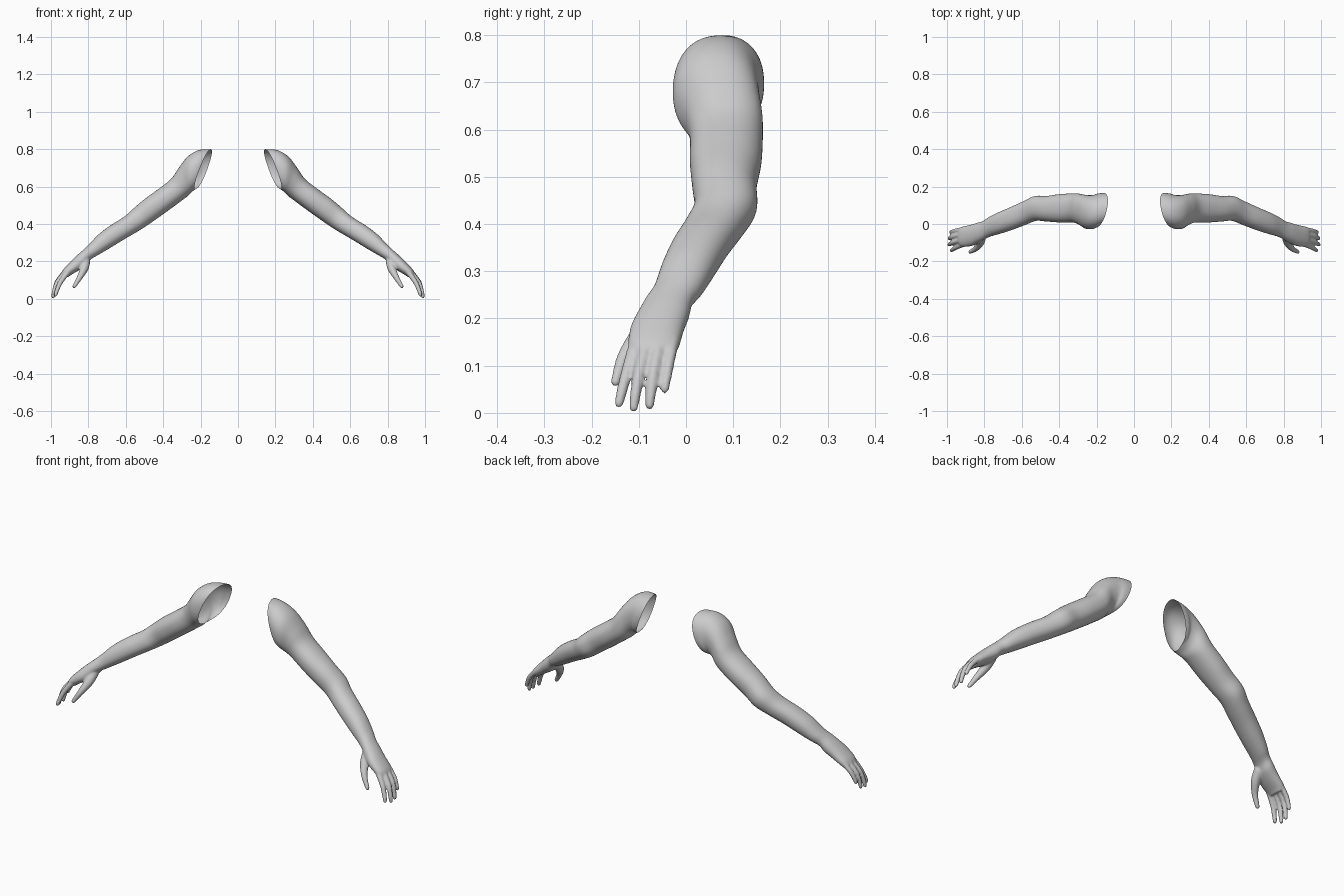
import bpy, bmesh, math
from mathutils import Vector

if "Cube" in bpy.data.objects:
    bpy.data.objects.remove(bpy.data.objects["Cube"])

# Arm sections: top x,z / bottom x,z / front y / back y
SECTIONS = [
    (.06, .80, .14, .60, -.005, .165),
    (.145, .80, .217, .592, -.012, .165),
    (.21, .795, .225, .586, -.026, .155),
    (.268, .762, .245, .573, -.026, .155),
    (.317, .70, .265, .552, -.004, .162),
    (.36, .639, .29, .533, .008, .163),
    (.43, .584, .36, .481, .008, .160),
    (.50, .533, .43, .431, .013, .150),
    (.56, .482, .49, .389, .017, .150),
    (.61, .438, .55, .352, -.003, .125),
    (.68, .394, .62, .311, -.030, .093),
    (.745, .345, .69, .268, -.052, .064),
    (.795, .293, .75, .233, -.068, .037),
    (.825, .264, .79, .209, -.086, .015),
    (.857, .236, .815, .178, -.103, .007),
    (.892, .202, .85, .153, -.118, -.004),
    (.932, .160, .897, .125, -.122, -.014),
    (.945, .138, .912, .112, -.112, -.024),
]

# Digits: x, y, z, radius along each one
DIGITS = [
    [(.905, -.105, .150, .016), (.948, -.124, .090, .0135), (.968, -.136, .045, .012), (.976, -.142, .020, .010)],
    [(.918, -.082, .148, .016), (.965, -.098, .090, .0135), (.983, -.107, .040, .012), (.989, -.111, .011, .010)],
    [(.918, -.055, .150, .016), (.965, -.067, .094, .0135), (.982, -.074, .045, .012), (.987, -.077, .016, .010)],
    [(.908, -.028, .155, .015), (.955, -.036, .105, .0125), (.974, -.042, .070, .011), (.981, -.045, .050, .0095)],
    [(.815, -.065, .200, .026), (.822, -.098, .162, .023), (.846, -.132, .115, .016), (.876, -.149, .066, .011)],
]


def spline(rows, steps):
    """Catmull-Rom interpolation of rows of numbers."""
    out = []
    for i in range(len(rows) - 1):
        a, b = rows[max(i - 1, 0)], rows[i]
        c, d = rows[i + 1], rows[min(i + 2, len(rows) - 1)]
        for k in range(steps):
            t = k / steps
            out.append([.5 * (2*q + (r - p)*t + (2*p - 5*q + 4*r - s)*t*t + (3*q - p - 3*r + s)*t**3)
                        for p, q, r, s in zip(a, b, c, d)])
    out.append(list(rows[-1]))
    return out


def loft_arm(bm, sides=40):
    rings = []
    for xt, zt, xb, zb, yf, yb in spline(SECTIONS, 5):
        mid = Vector(((xt + xb) / 2, (yf + yb) / 2, (zt + zb) / 2))
        up = Vector(((xt - xb) / 2, 0, (zt - zb) / 2))
        side = Vector((0, (yb - yf) / 2, 0))
        ring = []
        for k in range(sides):
            a = 2 * math.pi * k / sides
            c, s = math.cos(a), math.sin(a)
            c, s = [math.copysign(abs(v) ** .9, v) for v in (c, s)]
            ring.append(bm.verts.new(mid + up * c + side * s))
        rings.append(ring)
    for r0, r1 in zip(rings, rings[1:]):
        for k in range(sides):
            n = (k + 1) % sides
            bm.faces.new((r0[k], r0[n], r1[n], r1[k]))
    bm.faces.new(rings[0][::-1])
    bm.faces.new(rings[-1])


# Rough closed arm, palm and digits
bm = bmesh.new()
loft_arm(bm)
bmesh.ops.recalc_face_normals(bm, faces=bm.faces)
for digit in DIGITS:
    for x, y, z, r in spline(digit, 9):
        s = bmesh.ops.create_icosphere(bm, subdivisions=2, radius=r)
        bmesh.ops.translate(bm, verts=s["verts"], vec=(x, y, z))
mesh = bpy.data.meshes.new("left_arm")
bm.to_mesh(mesh)
bm.free()
arm = bpy.data.objects.new("left_arm", mesh)
bpy.context.collection.objects.link(arm)

# Fuse and soften into one skin
rm = arm.modifiers.new("fuse", 'REMESH')
rm.mode = 'VOXEL'
rm.voxel_size = .0045
sm = arm.modifiers.new("soften", 'SMOOTH')
sm.factor = .5
sm.iterations = 8
deps = bpy.context.evaluated_depsgraph_get()
skin = bpy.data.meshes.new_from_object(arm.evaluated_get(deps))
arm.modifiers.clear()

# Slice the shoulder open
bm = bmesh.new()
bm.from_mesh(skin)
normal = Vector((-.075, 0, .208)).cross(Vector((.04, -.18, 0))).normalized()
bmesh.ops.bisect_plane(bm, geom=bm.verts[:] + bm.edges[:] + bm.faces[:],
                       plane_co=(.182, .08, .696), plane_no=normal, clear_inner=True)
for f in bm.faces:
    f.smooth = True
bm.to_mesh(skin)

# Mirrored twin
arm.data = skin
for v in bm.verts:
    v.co.x = -v.co.x
bmesh.ops.reverse_faces(bm, faces=bm.faces)
twin = bpy.data.meshes.new("right_arm")
bm.to_mesh(twin)
bm.free()
bpy.context.collection.objects.link(bpy.data.objects.new("right_arm", twin))
